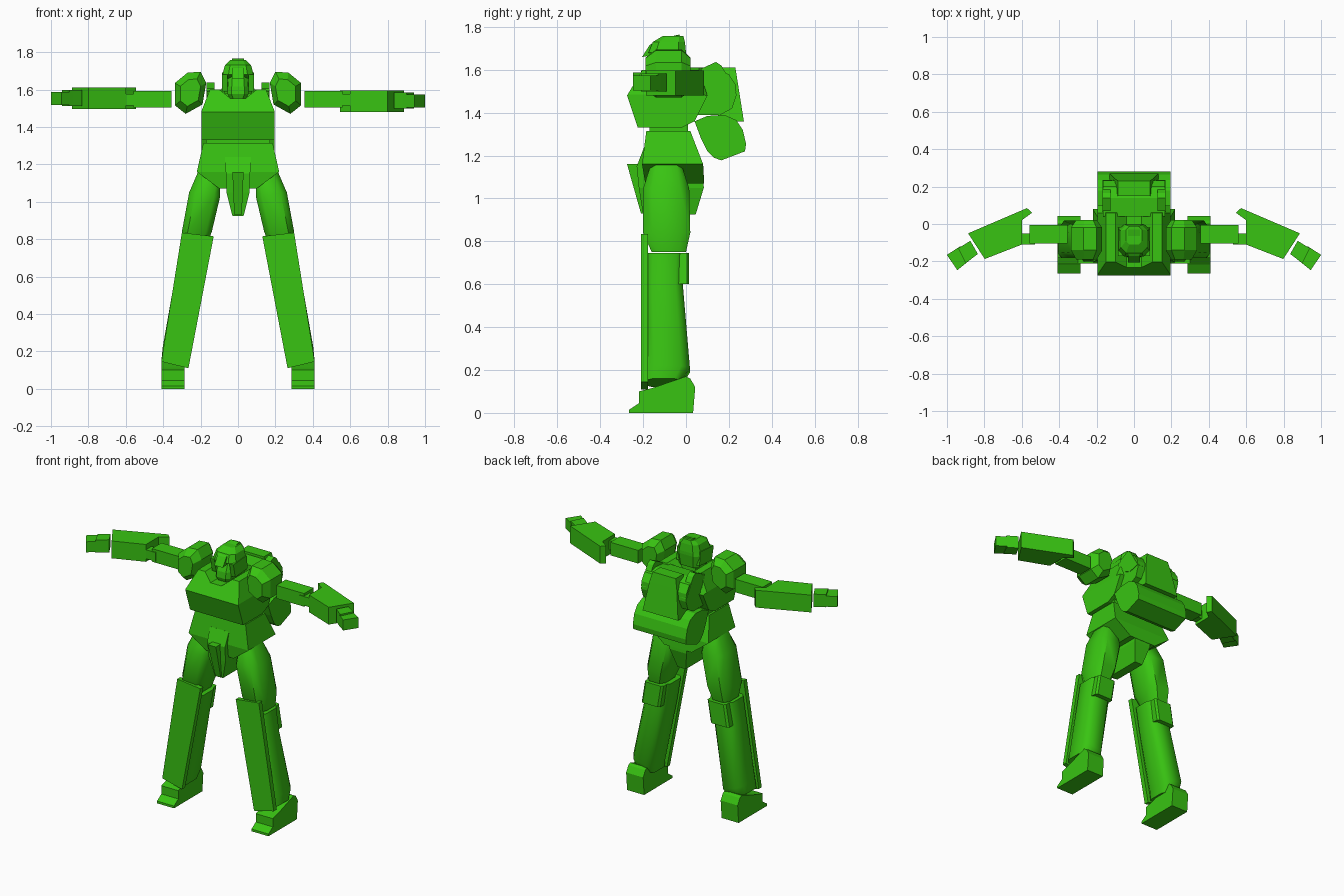
import bpy, bmesh, math
from mathutils import Vector

green = bpy.data.materials.new("bright green")
green.diffuse_color = (0.04, 0.55, 0.006, 1)


def loft(name, rings, side=1):
    """Skin a list of equal-length point rings, cap both ends; side=-1 mirrors in x."""
    bm = bmesh.new()
    vs = [[bm.verts.new((p[0] * side, p[1], p[2])) for p in r] for r in rings]
    n = len(vs[0])
    for a, b in zip(vs, vs[1:]):
        for i in range(n):
            j = (i + 1) % n
            bm.faces.new((a[i], a[j], b[j], b[i]))
    bm.faces.new(vs[0])
    bm.faces.new(vs[-1])
    bmesh.ops.recalc_face_normals(bm, faces=bm.faces)
    me = bpy.data.meshes.new(name)
    bm.to_mesh(me)
    bm.free()
    me.materials.append(green)
    ob = bpy.data.objects.new(name, me)
    bpy.context.collection.objects.link(ob)
    return ob


def slab_x(name, prof, x0, x1, side=1):
    """Side profile (y, z) extruded from x0 to x1."""
    return loft(name, [[(x, y, z) for y, z in prof] for x in (x0, x1)], side)


def slab_z(name, prof, z0, z1, side=1):
    """Plan profile (x, y) extruded from z0 to z1."""
    return loft(name, [[(x, y, z) for x, y in prof] for z in (z0, z1)], side)


def octa(cx, z, hx, y0, y1, slope=0, c=0.3):
    """Chamfered rectangle ring at height z, optionally sloping along x."""
    cy, hy = (y0 + y1) / 2, (y1 - y0) / 2
    k = 1 - c * 1.3
    uv = [(-k, -1), (k, -1), (1, -k), (1, k), (k, 1), (-k, 1), (-1, k), (-1, -k)]
    return [(cx + u * hx, cy + v * hy, z + slope * u * hx) for u, v in uv]


def rect(x0, x1, y0, y1, z0, z1):
    """Four-point ring; z0 at the x0 edge and z1 at the x1 edge."""
    return [(x0, y0, z0), (x1, y0, z1), (x1, y1, z1), (x0, y1, z0)]


# Chest: side profile swept across x, dipping at the neck
def chest_ring(x, top):
    yf = -0.275 + (top - 1.48) * 0.6
    return [(x, y, z) for y, z in [(-0.225, 1.33), (-0.23, 1.345), (-0.275, 1.48), (yf, top),
                                   (0.06, top), (0.1, 1.48), (0.04, 1.36), (-0.02, 1.33)]]


half = [(0.195, 1.485), (0.15, 1.6), (0.1, 1.6), (0.04, 1.552)]
loft("chest", [chest_ring(-x, t) for x, t in half] + [chest_ring(x, t) for x, t in half[::-1]])
loft("waist", [rect(-0.17, 0.17, -0.17, 0.01, z, z) for z in (1.29, 1.345)])

# Pelvis and crotch guard
loft("pelvis", [rect(-0.185, 0.185, -0.185, 0.02, 1.315, 1.315),
                rect(-0.22, 0.22, -0.205, 0.08, 1.16, 1.16),
                rect(-0.1, 0.1, -0.19, 0.085, 1.07, 1.07)])
loft("crotch_guard", [rect(-0.07, 0.07, -0.195, 0.04, 1.24, 1.24),
                      rect(-0.065, 0.065, -0.23, 0.08, 1.15, 1.15),
                      rect(-0.062, 0.062, -0.22, 0.083, 1.05, 1.05),
                      rect(-0.03, 0.03, -0.2, 0.045, 0.925, 0.925)])
loft("crotch_ridge", [rect(-0.03, 0.03, -0.275, -0.15, 1.16, 1.16),
                      rect(-0.02, 0.02, -0.21, -0.15, 0.93, 0.93)])

# Head
slab_x("neck", [(-0.12, 1.48), (-0.13, 1.62), (-0.03, 1.62), (-0.02, 1.48)], -0.05, 0.05)
loft("helmet", [octa(0, 1.58, 0.075, -0.125, -0.01), octa(0, 1.66, 0.085, -0.135, 0.0),
                octa(0, 1.68, 0.083, -0.175, 0.0), octa(0, 1.73, 0.07, -0.155, -0.005),
                octa(0, 1.757, 0.042, -0.11, -0.012)])
crest = [(-0.205, 1.66), (-0.17, 1.715), (-0.13, 1.742), (-0.03, 1.765), (-0.02, 1.72), (-0.15, 1.67)]
slab_x("helmet_crest", crest, -0.032, 0.032)
loft("face", [octa(0, 1.535, 0.035, -0.165, -0.06), octa(0, 1.575, 0.055, -0.18, -0.05),
              octa(0, 1.615, 0.055, -0.175, -0.05), octa(0, 1.67, 0.05, -0.15, -0.05)])

# Backpack
slab_x("pack_upper", [(0.04, 1.59), (0.14, 1.6), (0.2, 1.58), (0.232, 1.53), (0.235, 1.48),
                      (0.215, 1.42), (0.16, 1.39), (0.04, 1.39)], -0.165, 0.165)
slab_x("pack_roll", [(0.04, 1.36), (0.07, 1.28), (0.1, 1.22), (0.13, 1.19), (0.165, 1.178), (0.275, 1.22),
                     (0.28, 1.255), (0.265, 1.32), (0.235, 1.365), (0.18, 1.39), (0.1, 1.385)], -0.195, 0.195)
loft("pack_panel", [rect(-0.085, 0.085, 0.15, 0.23, 1.612, 1.612),
                    rect(-0.1, 0.1, 0.15, 0.24, 1.55, 1.55),
                    rect(-0.13, 0.13, 0.15, 0.27, 1.36, 1.36)])

for s, tag in ((-1, "left"), (1, "right")):
    slab_x("cheek_guard_" + tag, [(-0.15, 1.59), (-0.17, 1.68), (-0.03, 1.69), (-0.02, 1.6)], 0.055, 0.085, s)
    slab_x("pack_fin_" + tag, [(0.06, 1.52), (0.07, 1.605), (0.14, 1.637), (0.165, 1.62), (0.235, 1.5), (0.16, 1.48)],
           0.125, 0.168, s)

    # Shoulder: seven-sided pad with chamfered front and back
    prof = [(0.17, 1.635), (0.2, 1.695), (0.27, 1.69), (0.337, 1.635), (0.337, 1.515), (0.28, 1.47), (0.19, 1.52)]
    rings = []
    for y, k in ((0.022, 0.65), (-0.02, 1), (-0.14, 1), (-0.19, 0.65)):
        rings.append([(0.255 + (x - 0.255) * k, y, 1.585 + (z - 1.585) * k) for x, z in prof])
    loft("shoulder_" + tag, rings, s)

    # Arm
    d = 0.008 if s < 0 else -0.006
    slab_z("upper_arm_" + tag, [(0.355, -0.105), (0.56, -0.105), (0.56, -0.005), (0.355, -0.005)],
           1.505, 1.592, s)
    slab_z("elbow_" + tag, [(0.53, -0.11), (0.63, -0.11), (0.63, -0.05), (0.53, -0.05)], 1.515, 1.575, s)
    slab_z("forearm_" + tag, [(0.545, 0.06), (0.572, 0.085), (0.887, -0.05), (0.798, -0.187),
                              (0.6, -0.11), (0.6, 0.02)], 1.487 + d, 1.602 + d, s)
    slab_z("fist_" + tag, [(0.875, -0.09), (0.94, -0.13), (0.9, -0.21), (0.835, -0.16)], 1.505 + d, 1.59 + d, s)
    loft("fingers_" + tag, [[(x, y, z + d) for x, y in ((0.93, -0.12), (1.0, -0.165), (0.945, -0.247), (0.88, -0.195))]
                            for z in (1.51, 1.58)], s)

    # Leg
    thigh = loft("thigh_" + tag, [octa(0.155, 1.115, 0.06, -0.17, -0.015, 0.7),
                                  octa(0.178, 1.04, 0.083, -0.2, 0.015, 0.12),
                                  octa(0.22, 0.84, 0.08, -0.2, 0.02),
                                  octa(0.235, 0.75, 0.062, -0.16, 0.0)], s)
    shin = loft("shin_" + tag, [octa(0.23, 0.745, 0.083, -0.19, -0.01),
                                octa(0.254, 0.6, 0.082, -0.19, -0.015),
                                octa(0.33, 0.2, 0.073, -0.19, 0.018, 0.28),
                                octa(0.338, 0.14, 0.07, -0.19, -0.02, 0.28)], s)
    loft("shin_plate_" + tag, [rect(0.13, 0.3, -0.21, -0.178, 0.815, 0.835),
                               rect(0.265, 0.41, -0.21, -0.178, 0.11, 0.145)], s)
    loft("knee_pad_" + tag, [octa(0.23, 0.745, 0.068, -0.1, 0.015, 0, 0.15),
                             octa(0.254, 0.6, 0.068, -0.1, 0.015, 0, 0.15)], s)
    slab_x("foot_" + tag, [(-0.265, 0), (-0.265, 0.015), (-0.22, 0.045), (-0.22, 0.1), (-0.16, 0.115),
                           (0.0, 0.17), (0.02, 0.16), (0.043, 0.12), (0.033, 0)], 0.285, 0.41, s)

    # Rounded limbs are softly shaded
    for ob in (thigh, shin):
        bpy.ops.object.select_all(action='DESELECT')
        ob.select_set(True)
        bpy.context.view_layer.objects.active = ob
        bpy.ops.object.shade_smooth_by_angle(angle=math.radians(50))
